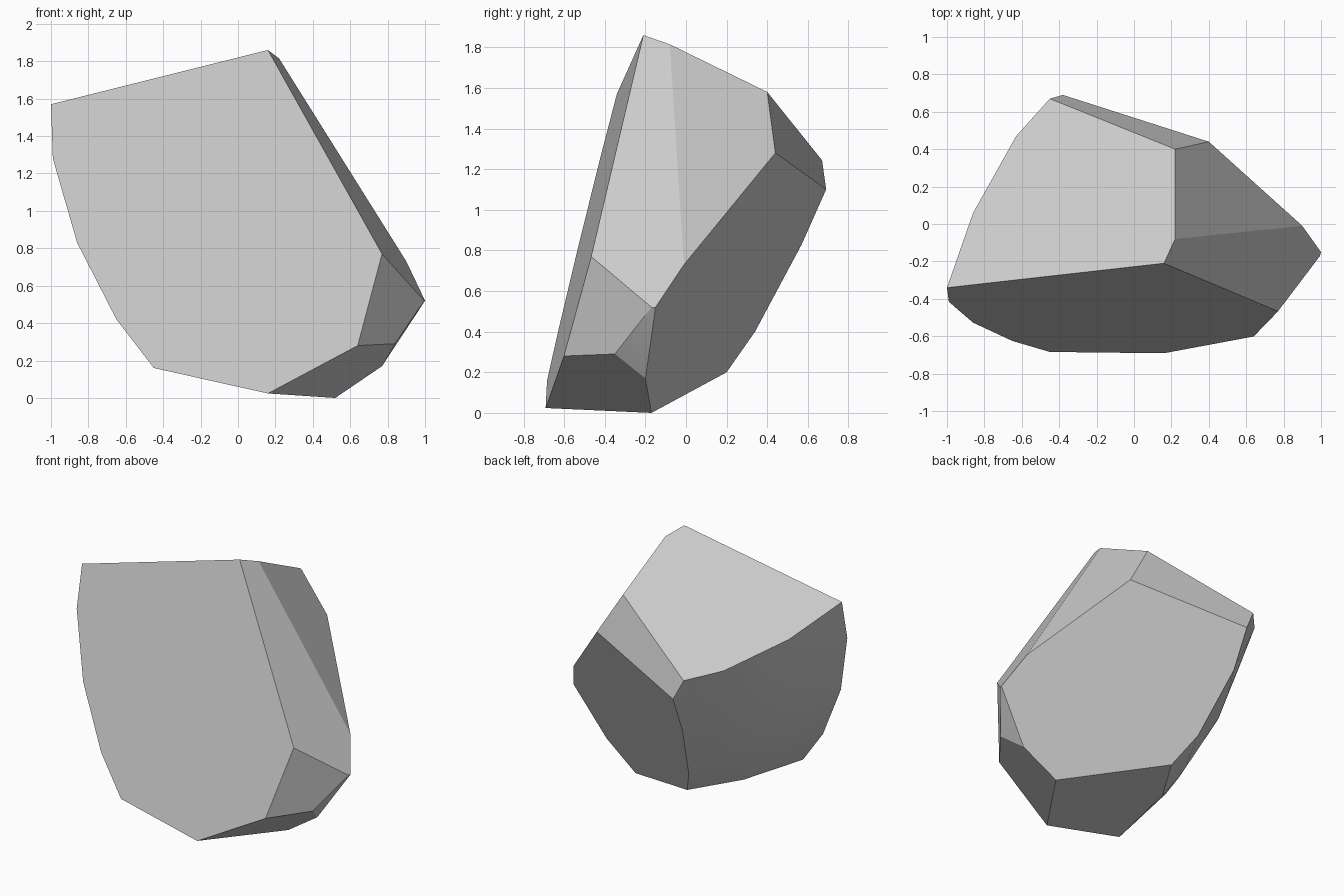
import bpy
import bmesh
import math
from mathutils import Vector

cube = bpy.data.objects.get("Cube")
if cube:
    bpy.data.objects.remove(cube, do_unlink=True)

# One plain stone colour
stone = bpy.data.materials.new("stone_grey")
stone.use_nodes = True
colour = (0.59, 0.59, 0.59, 1)
stone.diffuse_color = colour
stone.node_tree.nodes["Principled BSDF"].inputs["Base Color"].default_value = colour


def front_point(x, z):
    """Corner on the sloping front plane."""
    return (x, -0.21 + 0.047 * (x - 0.16) + 0.262 * (z - 1.86), z)


def top_point(x, y):
    """Corner on the sloping top plane."""
    return (x, y, 1.86 + 0.305 * (x - 0.16) - 0.489 * (y + 0.21))


def bulge_points(start, end):
    """Points between two outline corners, pushed out onto the rounded side."""
    centre, radius = Vector((1.237, -0.833, 1.706)), 2.29
    for t in (0.25, 0.5, 0.75):
        direction = Vector(start).lerp(Vector(end), t) - centre
        yield centre + direction.normalized() * radius


# Outline of the flat front
front = [front_point(x, z) for x, z in (
    (0.16, 1.86), (-1, 1.57), (-0.99, 1.28), (-0.86, 0.83), (-0.65, 0.42),
    (-0.45, 0.16), (0.16, 0.024), (0.64, 0.28), (0.77, 0.77))]

# Rest of the flat top outline
top = [top_point(x, y) for x, y in (
    (-0.86, 0.06), (-0.63, 0.47), (-0.45, 0.67), (0.22, 0.40), (0.22, -0.08))]

# Back ridge, then the chipped corners on the left side
ridge = [(-0.38, 0.69, 1.10), (-0.37, 0.57, 0.83), (-0.26, 0.34, 0.40),
         (-0.15, 0.20, 0.20), (-0.36, -0.14, 0.20)]
chips = [(0.40, 0.44, 1.28), (0.90, -0.01, 0.73), (1.0, -0.15, 0.52),
         (0.995, -0.17, 0.52), (0.84, -0.35, 0.29), (0.77, -0.20, 0.17),
         (0.52, -0.17, 0)]

# Rounded right side, spanning from the front outline to the top and ridge
rounded = []
for start, end in ((front[2], top[1]), (front[2], ridge[0]),
                   (front[3], ridge[1]), (front[4], ridge[2])):
    rounded.extend(bulge_points(start, end))

# Stretch a faceted skin over the corners
bm = bmesh.new()
for point in front + top + ridge + chips + rounded:
    bm.verts.new(point)
bmesh.ops.convex_hull(bm, input=bm.verts)
loose = [v for v in bm.verts if not v.link_faces]
bmesh.ops.delete(bm, geom=loose, context="VERTS")
bmesh.ops.dissolve_limit(bm, angle_limit=0.05, verts=bm.verts, edges=bm.edges)
bmesh.ops.recalc_face_normals(bm, faces=bm.faces)

mesh = bpy.data.meshes.new("rock")
bm.to_mesh(mesh)
bm.free()
mesh.materials.append(stone)
rock = bpy.data.objects.new("rock", mesh)
bpy.context.collection.objects.link(rock)

# Smooth the rounded side, keep the chipped edges crisp
bpy.ops.object.select_all(action="DESELECT")
rock.select_set(True)
bpy.context.view_layer.objects.active = rock
bpy.ops.object.shade_smooth_by_angle(angle=math.radians(17))
